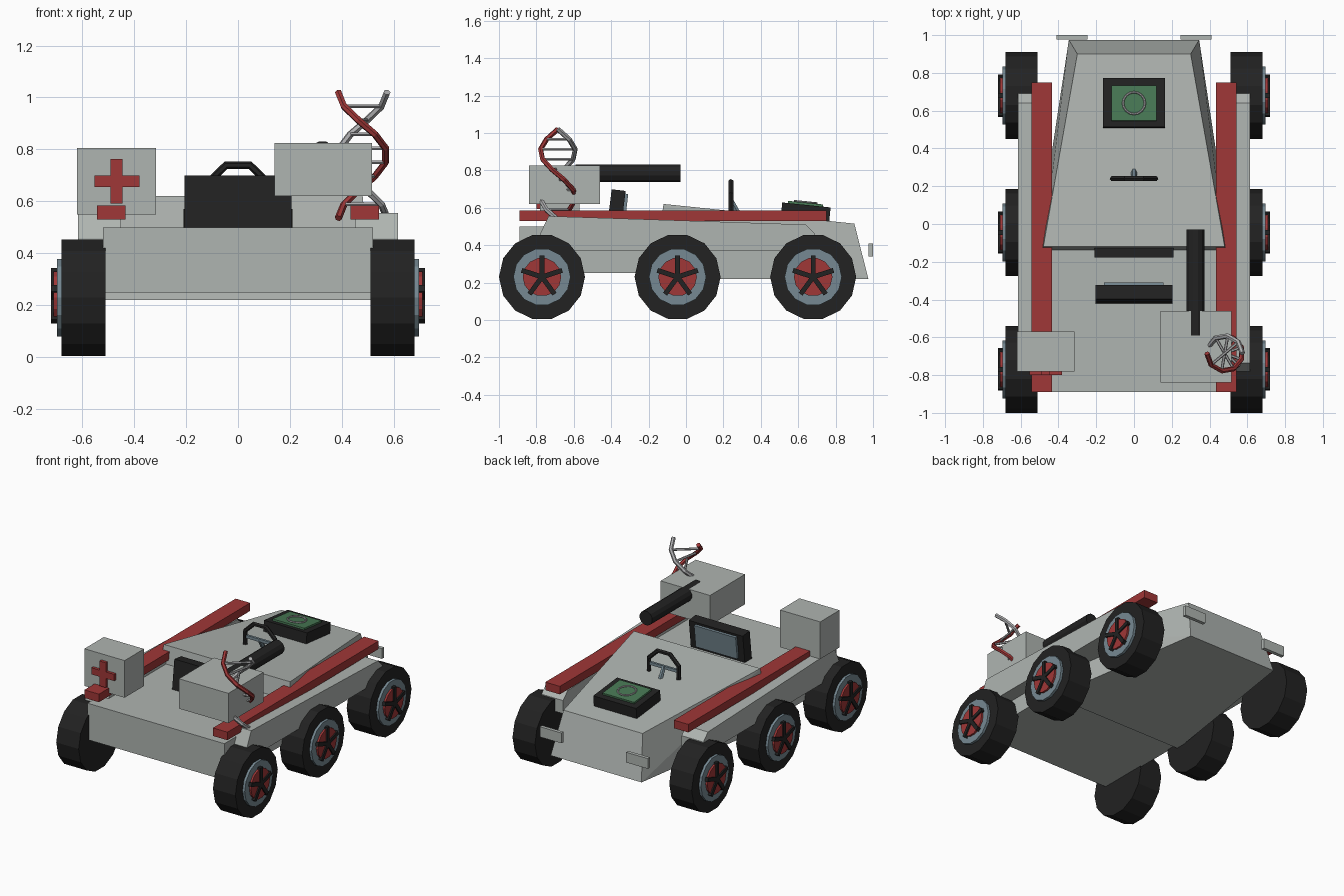
import bpy, bmesh, math
from mathutils import Matrix, Vector

if "Cube" in bpy.data.objects:
    bpy.data.objects.remove(bpy.data.objects["Cube"])


def mat(name, r, g, b):
    m = bpy.data.materials.new(name)
    m.diffuse_color = (r, g, b, 1)
    m.use_nodes = True
    m.node_tree.nodes["Principled BSDF"].inputs["Base Color"].default_value = m.diffuse_color
    return m


GREY = mat("hull grey", 0.43, 0.46, 0.44)
RED = mat("red", 0.35, 0.038, 0.038)
BLACK = mat("black", 0.016, 0.016, 0.016)
BLUE = mat("blue grey", 0.18, 0.25, 0.29)
GREEN = mat("screen green", 0.065, 0.19, 0.09)
SILVER = mat("silver", 0.42, 0.42, 0.43)


def finish(name, bm, material):
    bmesh.ops.recalc_face_normals(bm, faces=bm.faces)
    me = bpy.data.meshes.new(name)
    bm.to_mesh(me)
    bm.free()
    me.materials.append(material)
    ob = bpy.data.objects.new(name, me)
    bpy.context.collection.objects.link(ob)
    return ob


def box(name, material, x, y, z, tilt=0.0):
    """Box from (min, max) ranges, tilted about x through its centre."""
    bm = bmesh.new()
    size = [r[1] - r[0] for r in (x, y, z)]
    c = [(r[0] + r[1]) / 2 for r in (x, y, z)]
    M = Matrix.Translation(c) @ Matrix.Rotation(tilt, 4, 'X') @ Matrix.Diagonal((*size, 1))
    bmesh.ops.create_cube(bm, size=1, matrix=M)
    return finish(name, bm, material)


def hull(name, material, points):
    """Convex solid around a few corner points."""
    bm = bmesh.new()
    for p in points:
        bm.verts.new(p)
    bmesh.ops.convex_hull(bm, input=bm.verts)
    bmesh.ops.dissolve_limit(bm, angle_limit=0.01, verts=bm.verts, edges=bm.edges)
    return finish(name, bm, material)


def rod(bm, a, b, r, sides=6):
    a, b = Vector(a), Vector(b)
    q = (b - a).to_track_quat('Z', 'Y').to_matrix().to_4x4()
    M = Matrix.Translation((a + b) / 2) @ q @ Matrix.Rotation(math.pi / sides, 4, 'Z')
    bmesh.ops.create_cone(bm, cap_ends=True, segments=sides, radius1=r, radius2=r,
                          depth=(b - a).length, matrix=M)


def cylinder(name, material, a, b, r, sides):
    bm = bmesh.new()
    rod(bm, a, b, r, sides)
    return finish(name, bm, material)


def tube(name, material, pts, r, sides=6):
    """Low-poly tube following a path."""
    cu = bpy.data.curves.new(name, 'CURVE')
    cu.dimensions = '3D'
    cu.bevel_depth = r
    cu.bevel_resolution = 1
    cu.use_fill_caps = True
    sp = cu.splines.new('POLY')
    sp.points.add(len(pts) - 1)
    for p, co in zip(sp.points, pts):
        p.co = (*co, 1)
    sp.use_smooth = False
    cu.materials.append(material)
    ob = bpy.data.objects.new(name, cu)
    bpy.context.collection.objects.link(ob)


# Hull: rear tub and tapered nose
box("rear_hull", GREY, (-0.52, 0.52), (-0.89, -0.12), (0.25, 0.50))
hull("nose_hull", GREY, [(s * x, y, z) for s in (-1, 1) for x, y, z in
     ((0.345, 0.975, 0.22), (0.30, 0.90, 0.515), (0.48, -0.12, 0.62), (0.52, -0.18, 0.22))])

FENDER = [(-0.78, 0.37), (-0.78, 0.46), (-0.735, 0.555), (0.64, 0.51), (0.69, 0.46), (0.69, 0.37)]

for s, side in ((-1, "left"), (1, "right")):
    def rng(a, b):
        return tuple(sorted((s * a, s * b)))
    # Fenders, rails and nose lamps
    hull(side + "_fender", GREY, [(s * x, y, z) for x in (0.45, 0.615) for y, z in FENDER])
    box(side + "_rail", RED, rng(0.433, 0.543), (-0.89, 0.75), (0.53, 0.585))
    box(side + "_lamp", GREY, rng(0.245, 0.41), (0.976, 1.0), (0.34, 0.41))
    # Wheels: tyre, rim, hub disc and five spokes
    for i, y in enumerate((-0.77, -0.045, 0.68)):
        n = f"{side}_wheel{i + 1}_"
        cylinder(n + "tyre", BLACK, (s * 0.51, y, 0.23), (s * 0.68, y, 0.23), 0.23, 14)
        cylinder(n + "rim", BLUE, (s * 0.67, y, 0.23), (s * 0.697, y, 0.23), 0.153, 14)
        cylinder(n + "hub", RED, (s * 0.68, y, 0.23), (s * 0.71, y, 0.23), 0.103, 14)
        bm = bmesh.new()
        for k in range(5):
            M = (Matrix.Translation((s * 0.707, y, 0.23)) @ Matrix.Rotation(k * math.tau / 5, 4, 'X')
                 @ Matrix.Translation((0, 0, 0.056)) @ Matrix.Diagonal((0.024, 0.026, 0.116, 1)))
            bmesh.ops.create_cube(bm, size=1, matrix=M)
        finish(n + "spokes", bm, BLACK)

# Medical box with cross
box("medical_box", GREY, (-0.62, -0.315), (-0.78, -0.57), (0.55, 0.805))
box("cross_upright", RED, (-0.491, -0.444), (-0.80, -0.775), (0.592, 0.763))
box("cross_bar", RED, (-0.553, -0.38), (-0.80, -0.775), (0.655, 0.70))

# Equipment box and barrel
box("equipment_box", GREY, (0.14, 0.515), (-0.84, -0.46), (0.62, 0.825))
cylinder("barrel", BLACK, (0.325, -0.59, 0.784), (0.325, -0.03, 0.784), 0.049, 12)

# Seat back with pad, and dash block
box("seat_back", BLACK, (-0.205, 0.205), (-0.41, -0.335), (0.49, 0.695), -0.12)
box("seat_pad", BLUE, (-0.16, 0.155), (-0.34, -0.318), (0.52, 0.675), -0.12)
box("dash_block", BLACK, (-0.21, 0.21), (-0.178, -0.12), (0.49, 0.57))

# Steering yoke
ring = [math.radians(-22.5 + 45 * k) for k in range(6)]
tube("steering_wheel", BLACK, [(0.122 * math.cos(a), 0.24, 0.63 + 0.118 * math.sin(a)) for a in ring], 0.015)
box("steering_spoke", BLUE, (-0.11, 0.11), (0.232, 0.248), (0.63, 0.65))
bm = bmesh.new()
rod(bm, (0, 0.24, 0.64), (0, 0.285, 0.56), 0.015)
finish("steering_column", bm, BLUE)

# Tilted display on the hood, with a ring on the screen
TILT = -0.103
box("display_case", BLACK, (-0.163, 0.163), (0.51, 0.77), (0.537, 0.615), TILT)
box("display_screen", GREEN, (-0.12, 0.12), (0.545, 0.733), (0.605, 0.627), TILT)
pts = [(0.058 * math.cos(k * math.tau / 16), 0.64 + 0.058 * math.sin(k * math.tau / 16),
        0.63 - 0.006 * math.sin(k * math.tau / 16)) for k in range(17)]
tube("screen_ring", SILVER, pts, 0.006)

# Double helix aerial
N = 9


def helix(phase):
    return [(0.48 + 0.094 * math.cos(phase + k * math.tau / N),
             -0.685 + 0.094 * math.sin(phase + k * math.tau / N),
             1.02 - 0.485 * k / N) for k in range(N + 1)]


red_path, grey_path = helix(math.pi), helix(0)
tube("helix_red_strand", RED, red_path, 0.014)
tube("helix_grey_strand", SILVER, grey_path, 0.014)
bm = bmesh.new()
for a, b in list(zip(red_path, grey_path))[1:-1]:
    rod(bm, a, b, 0.008)
finish("helix_rungs", bm, SILVER)
